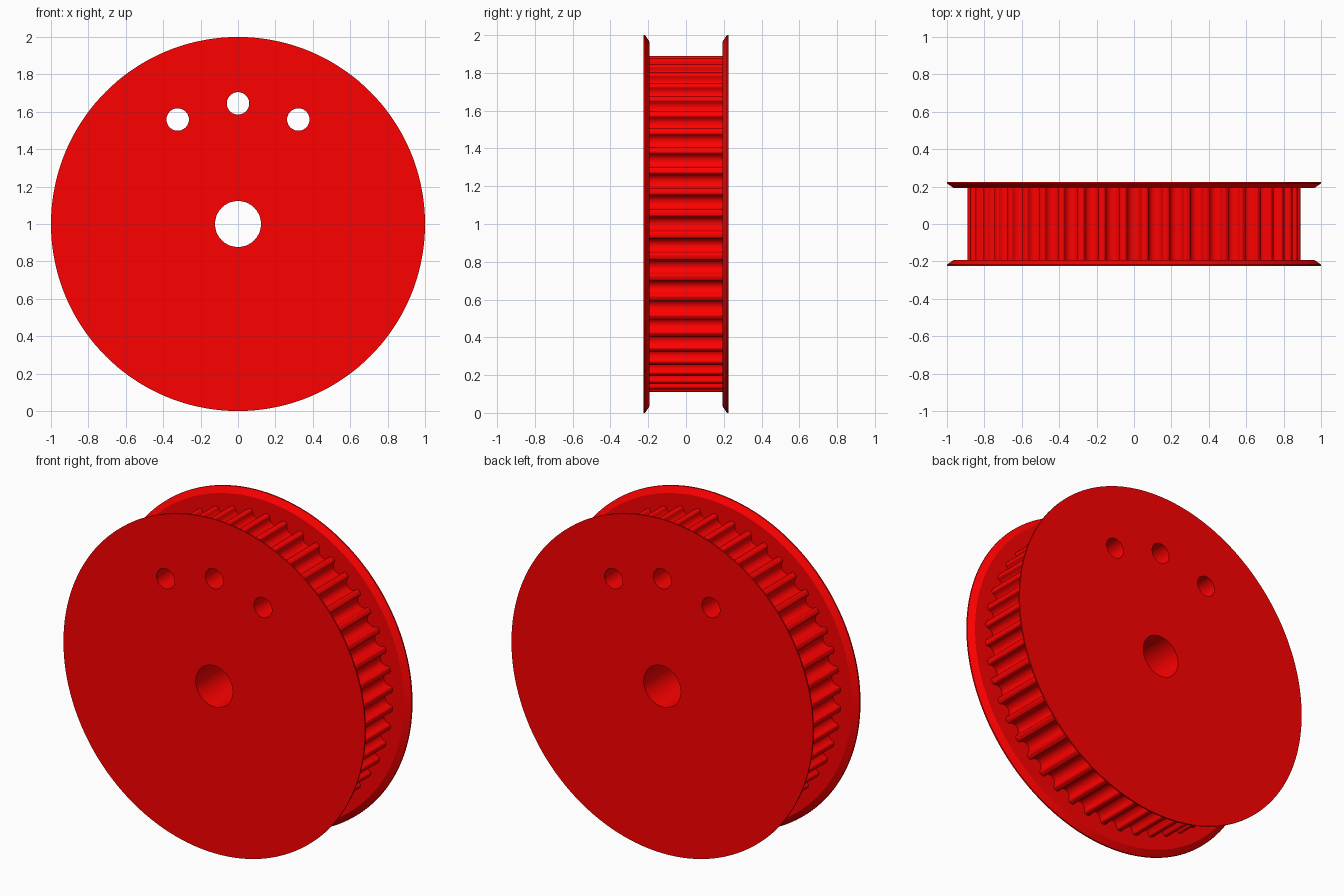
import bpy, bmesh
from math import sin, cos, pi, radians

if "Cube" in bpy.data.objects:
    bpy.data.objects.remove(bpy.data.objects["Cube"])

TEETH, TIP, GROOVE, FILLET = 48, 0.89, 0.038, 0.0125
CZ = 1.0                                    # axle height
bm = bmesh.new()


def circle(r, n=144, x=0.0, z=0.0):
    return [(x + r * sin(2 * pi * i / n), z + r * cos(2 * pi * i / n)) for i in range(n)]


def tooth_outline():
    # one round-bottomed groove with filleted tooth tips, repeated around the rim
    c = TIP - FILLET
    left = [(-GROOVE - FILLET + FILLET * sin(a), c + FILLET * cos(a))
            for a in (radians(d) for d in (0, 22.5, 45, 67.5))]
    arc = [(-GROOVE * cos(a), c - GROOVE * sin(a)) for a in (pi * k / 12 for k in range(13))]
    groove = left + arc + [(-u, v) for u, v in reversed(left)]
    pts = []
    for i in range(TEETH):
        t = 2 * pi * i / TEETH
        pts += [(u * cos(t) + v * sin(t), v * cos(t) - u * sin(t)) for u, v in groove]
    return pts


def ring(pts, y):
    return [bm.verts.new((x, y, z + CZ)) for x, z in pts]


def wall(a, b):
    for i in range(len(a)):
        j = (i + 1) % len(a)
        bm.faces.new((a[i], a[j], b[j], b[i]))


def flat(*rings):
    # flat face bounded by the first ring, with the others as holes
    edges = []
    for r in rings:
        for i in range(len(r)):
            v, w = r[i], r[(i + 1) % len(r)]
            edges.append(bm.edges.get((v, w)) or bm.edges.new((v, w)))
    bmesh.ops.triangle_fill(bm, edges=edges, use_beauty=True, normal=(0, 1, 0))


# bore and three lightening holes
holes = [circle(0.123, 64)]
for deg in (-30, 0, 30):
    holes.append(circle(0.06, 40, 0.645 * sin(radians(deg)), 0.645 * cos(radians(deg))))

# two flanges with chamfered inner edges
teeth, bores = [], []
for s in (-1, 1):
    face = ring(circle(1.0), s * 0.225)
    rim = ring(circle(1.0), s * 0.217)
    inner = ring(circle(0.965), s * 0.193)
    wall(face, rim)
    wall(rim, inner)
    teeth.append(ring(tooth_outline(), s * 0.193))
    bores.append([ring(h, s * 0.225) for h in holes])
    flat(face, *bores[-1])
    flat(inner, teeth[-1])

# toothed belt surface and hole walls
wall(*teeth)
for a, b in zip(*bores):
    wall(a, b)

bmesh.ops.recalc_face_normals(bm, faces=bm.faces)
mesh = bpy.data.meshes.new("timing_pulley")
bm.to_mesh(mesh)
bm.free()
obj = bpy.data.objects.new("timing_pulley", mesh)
bpy.context.collection.objects.link(obj)

mat = bpy.data.materials.new("red")
mat.diffuse_color = (1, 0, 0, 1)
mat.use_nodes = True
mat.node_tree.nodes["Principled BSDF"].inputs["Base Color"].default_value = mat.diffuse_color
mesh.materials.append(mat)

# smooth curves, but keep the chamfer edges crisp
bpy.context.view_layer.objects.active = obj
obj.select_set(True)
bpy.ops.object.shade_smooth_by_angle(angle=radians(25))
